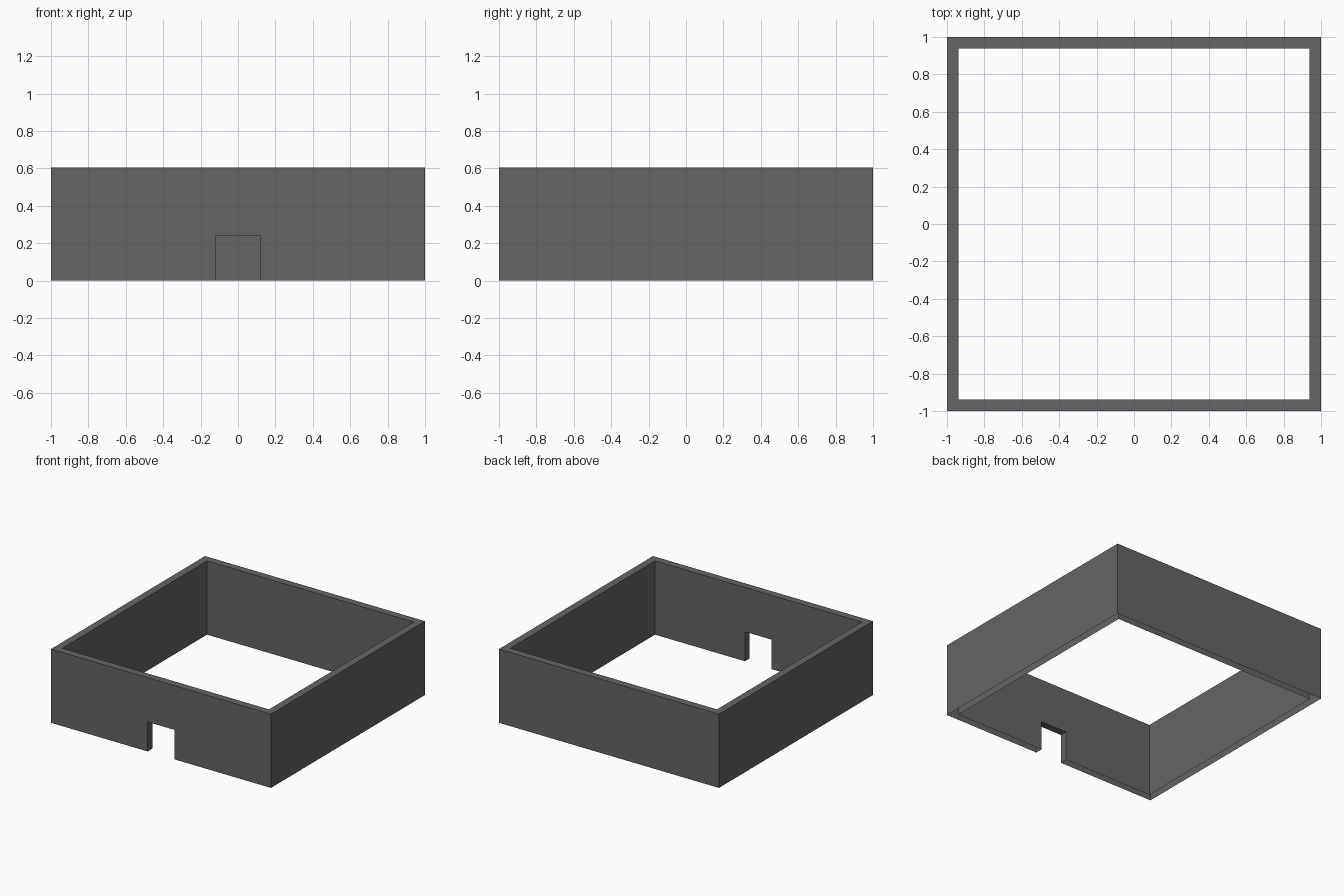
import bpy
import bmesh

if "Cube" in bpy.data.objects:
    bpy.data.objects.remove(bpy.data.objects["Cube"])

U = 2 / 33          # wall thickness is one unit
HEIGHT = 10 * U
DOOR = 4 * U


def box(name, lo, hi):
    size = [b - a for a, b in zip(lo, hi)]
    centre = [(a + b) / 2 for a, b in zip(lo, hi)]
    bpy.ops.mesh.primitive_cube_add(size=1, location=centre)
    obj = bpy.context.object
    obj.name = name
    obj.scale = size
    bpy.ops.object.transform_apply(location=True, rotation=False, scale=True)
    return obj


def cut(target, cutter):
    mod = target.modifiers.new(cutter.name, 'BOOLEAN')
    mod.operation = 'DIFFERENCE'
    mod.solver = 'EXACT'
    mod.object = cutter
    bpy.context.view_layer.objects.active = target
    bpy.ops.object.modifier_apply(modifier=mod.name)
    bpy.data.objects.remove(cutter, do_unlink=True)


# Square wall ring, open at top and bottom
walls = box("walls", (-1, -1, 0), (1, 1, HEIGHT))
inner = 1 - U
cut(walls, box("courtyard_cutter", (-inner, -inner, -0.2), (inner, inner, HEIGHT + 0.2)))

# Doorway through the front wall only
cut(walls, box("doorway_cutter", (-DOOR / 2, -1.2, -0.2), (DOOR / 2, -0.7, DOOR)))

# The underside of the walls is left open
bm = bmesh.new()
bm.from_mesh(walls.data)
under = [f for f in bm.faces if all(v.co.z < 1e-4 for v in f.verts)]
bmesh.ops.delete(bm, geom=under, context='FACES')
bm.to_mesh(walls.data)
bm.free()

# Dark grey stone
stone = bpy.data.materials.new("dark_stone")
stone.diffuse_color = (0.13, 0.13, 0.13, 1)
stone.use_nodes = True
stone.node_tree.nodes["Principled BSDF"].inputs["Base Color"].default_value = stone.diffuse_color
walls.data.materials.clear()
walls.data.materials.append(stone)
